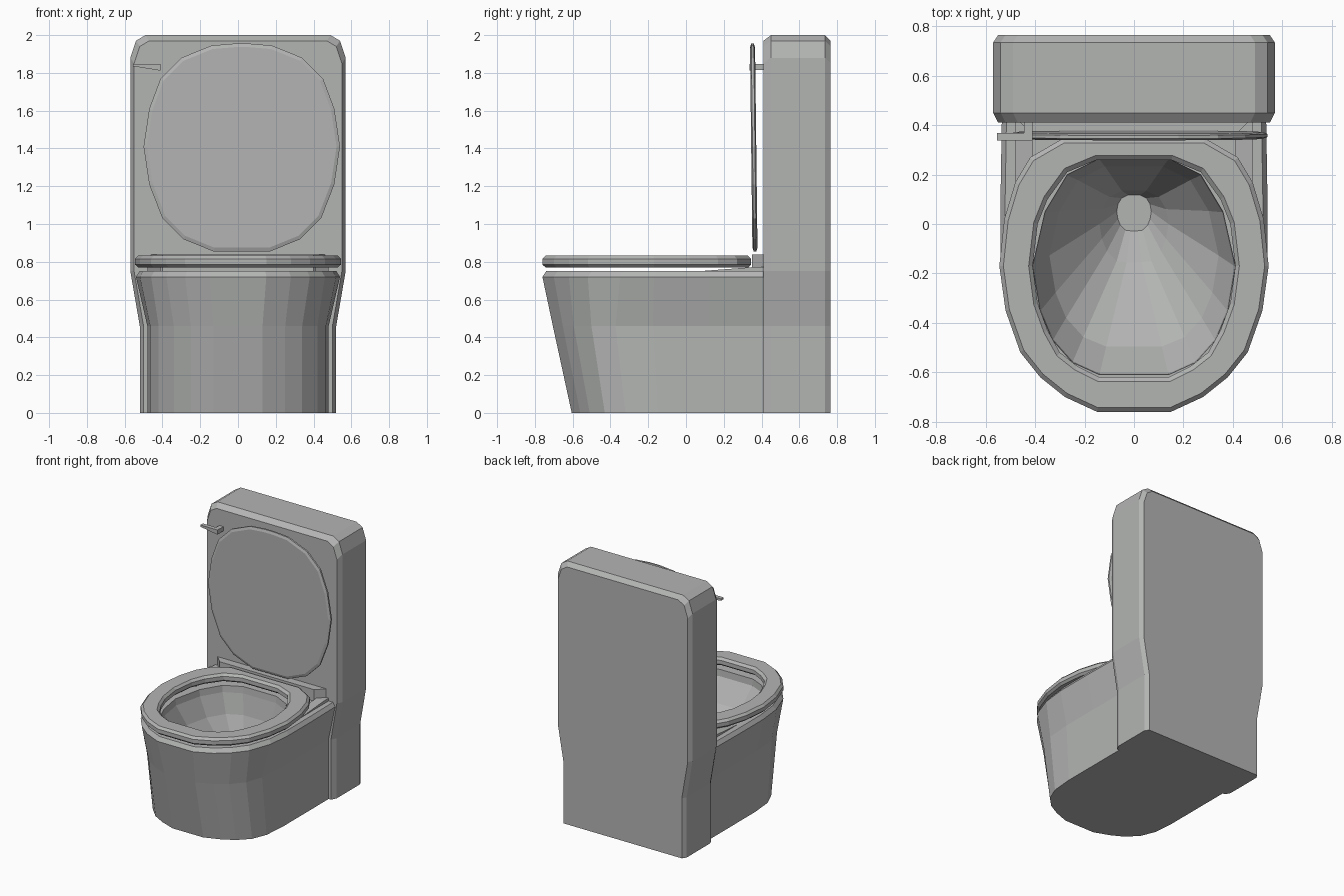
import bpy, bmesh

cube = bpy.data.objects.get("Cube")
if cube:
    bpy.data.objects.remove(cube)

ceramic = bpy.data.materials.new("grey_ceramic")
ceramic.use_nodes = True
GREY = (0.45, 0.46, 0.45, 1)
ceramic.diffuse_color = GREY
ceramic.node_tree.nodes["Principled BSDF"].inputs["Base Color"].default_value = GREY


def mirror(half):
    """Close a right-hand half outline by mirroring it across x = 0."""
    return half + [(-x, v) for x, v in reversed(half)]


def scaled(pts, s, cy):
    return [(x * s, cy + (y - cy) * s) for x, y in pts]


def blend(a, b, t):
    return [(p[0] + (q[0] - p[0]) * t, p[1] + (q[1] - p[1]) * t) for p, q in zip(a, b)]


def flat(pts, z):
    return [(x, y, z) for x, y in pts]


def upright(pts, y):
    return [(x, y, z) for x, z in pts]


def loft(name, rings, loop=False):
    """Skin equal-length rings; cap both ends, or join them into a loop."""
    bm = bmesh.new()
    rows = [[bm.verts.new(p) for p in ring] for ring in rings]
    n = len(rows[0])
    pairs = list(zip(rows, rows[1:]))
    if loop:
        pairs.append((rows[-1], rows[0]))
    else:
        bm.faces.new(rows[0])
        bm.faces.new(rows[-1])
    for a, b in pairs:
        for i in range(n):
            j = (i + 1) % n
            bm.faces.new((a[i], a[j], b[j], b[i]))
    bmesh.ops.recalc_face_normals(bm, faces=bm.faces)
    mesh = bpy.data.meshes.new(name)
    bm.to_mesh(mesh)
    bm.free()
    mesh.materials.append(ceramic)
    obj = bpy.data.objects.new(name, mesh)
    bpy.context.collection.objects.link(obj)
    return obj


# Tank: full-height back panel, flared above the base, chamfered all round
tank_half = [(0.52, 0), (0.52, 0.46), (0.57, 0.75), (0.57, 1.88), (0.54, 1.97), (0.49, 2)]
tank_inset = [(x - 0.02, z - 0.03 * (z > 1.8)) for x, z in tank_half]
loft("tank", [upright(mirror(h), y) for h, y in (
    (tank_inset, 0.41), (tank_half, 0.45), (tank_half, 0.735), (tank_inset, 0.765))])

# Pedestal and bowl: outer skirt, flat rim, then down the inside to the drain
rim = mirror([(0.15, -0.76), (0.28, -0.70), (0.38, -0.62), (0.46, -0.52),
              (0.52, -0.35), (0.54, -0.17), (0.54, 0.12), (0.535, 0.42)])
base = mirror([(0.13, -0.605), (0.25, -0.56), (0.34, -0.51), (0.42, -0.43),
               (0.465, -0.32), (0.48, -0.15), (0.48, 0.12), (0.48, 0.42)])
opening = mirror([(0.14, -0.61), (0.25, -0.56), (0.33, -0.47), (0.38, -0.35),
                  (0.41, -0.17), (0.36, 0.05), (0.27, 0.2), (0.14, 0.265)])
drain = mirror([(0.03, -0.155), (0.07, -0.15), (0.11, -0.11), (0.13, -0.06),
                (0.14, 0), (0.13, 0.06), (0.1, 0.11), (0.05, 0.135)])
waist = [(x, y * 1.165 if y < 0 else y) for x, y in base]
loft("pedestal_bowl", [
    flat(base, 0), flat(waist, 0.46), flat(rim, 0.72),
    [(x * 0.965, y + 0.02 * (y < 0), 0.75) for x, y in rim],
    flat(opening, 0.75), flat(scaled(opening, 0.99, -0.17), 0.70),
    flat(blend(opening, drain, 0.25), 0.55),
    flat(drain, 0.28), flat(scaled(drain, 0.5, 0.1), 0.16)])

# Seat ring with bevelled edges
seat_out = mirror([(0.15, -0.76), (0.28, -0.70), (0.38, -0.62), (0.46, -0.52),
                   (0.52, -0.35), (0.545, -0.17), (0.525, 0.02), (0.48, 0.17),
                   (0.42, 0.27), (0.29, 0.345)])
seat_in = mirror([(0.14, -0.62), (0.23, -0.575), (0.3, -0.52), (0.35, -0.43),
                  (0.39, -0.32), (0.41, -0.17), (0.39, 0), (0.35, 0.1),
                  (0.27, 0.21), (0.15, 0.26)])
loft("seat_ring", [
    flat(scaled(seat_out, 0.97, -0.2), 0.77), flat(seat_out, 0.785),
    flat(seat_out, 0.815), flat(scaled(seat_out, 0.97, -0.2), 0.832),
    flat(scaled(seat_in, 1.04, -0.17), 0.832), flat(seat_in, 0.815),
    flat(seat_in, 0.785), flat(scaled(seat_in, 1.04, -0.17), 0.77)], loop=True)

# Raised lid, set slightly off centre and leaning a little
lid_outline = mirror([(0.15, 0.855), (0.31, 0.92), (0.42, 1.03), (0.49, 1.21),
                      (0.52, 1.41), (0.49, 1.61), (0.43, 1.77), (0.32, 1.88),
                      (0.16, 1.945), (0.04, 1.955)])
lid = loft("lid", [upright(scaled(lid_outline, s, 1.41), y) for s, y in (
    (0.965, 0.345), (1, 0.352), (1, 0.365), (0.965, 0.372))])
for v in lid.data.vertices:
    v.co.x += 0.02
    v.co.y += 0.012 * (1.41 - v.co.z)

# Hinge bar with tapered ends, between seat and tank
hinge = mirror([(0.4, 0.35), (0.47, 0.42)])
loft("hinge_bar", [flat(hinge, 0.745), flat(hinge, 0.838)])

# Low ramps on the rim at either side of the hinge
for side, name in ((1, "left_ramp"), (-1, "right_ramp")):
    loft(name, [[(side * x, 0.0, 0.745), (side * x, 0.42, 0.745),
                 (side * x, 0.42, 0.772), (side * x, 0.36, 0.772)]
                for x in (0.41, 0.48)])

# Flush lever: tapered paddle on a short stem
loft("flush_lever", [upright([(-0.555, 1.835), (-0.41, 1.812), (-0.41, 1.848),
                              (-0.555, 1.848)], y) for y in (0.337, 0.368)])
loft("lever_stem", [upright([(-0.445, 1.818), (-0.41, 1.814), (-0.41, 1.846),
                             (-0.445, 1.846)], y) for y in (0.36, 0.42)])
